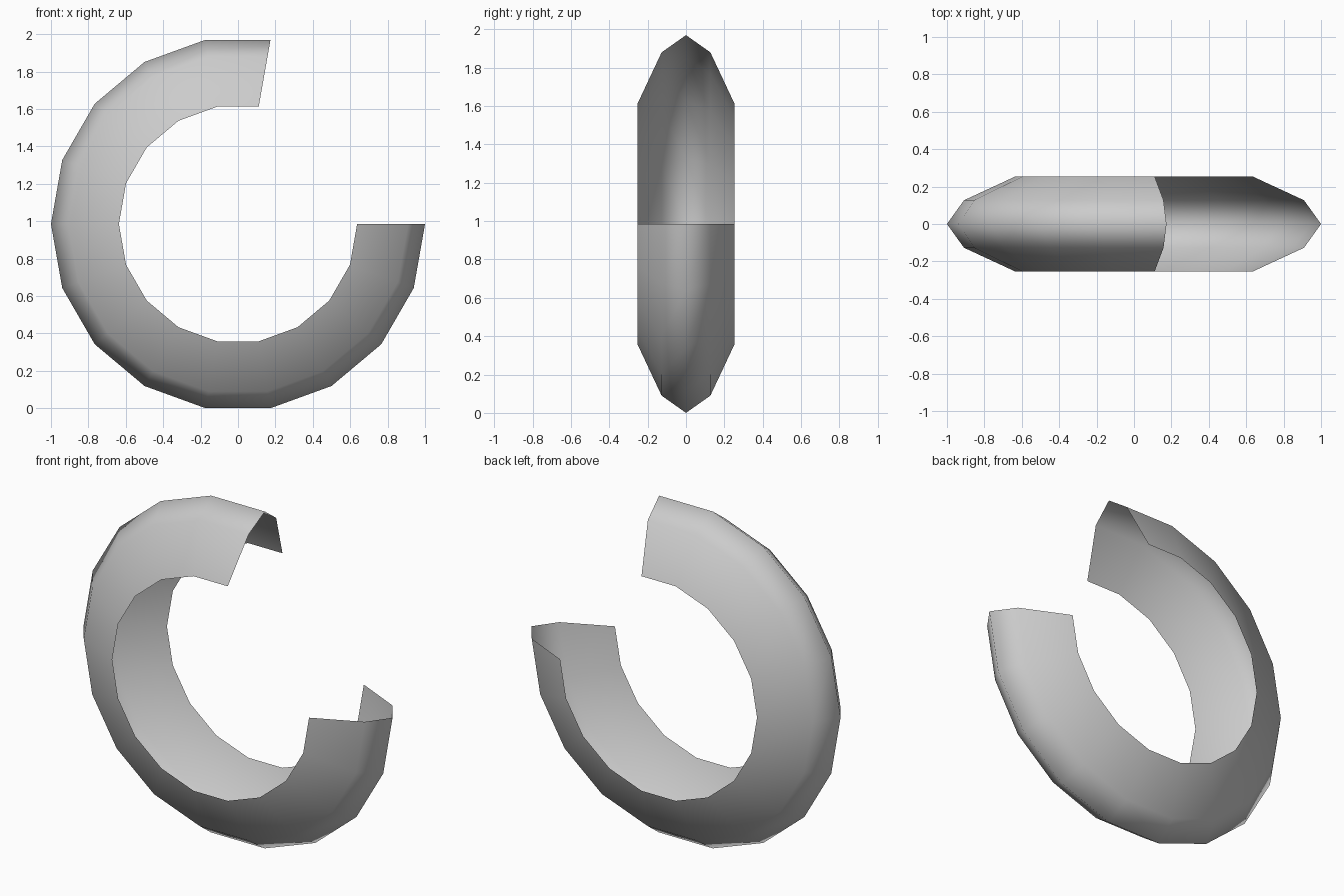
import bpy, bmesh
from math import cos, sin, radians

cube = bpy.data.objects.get("Cube")
if cube:
    bpy.data.objects.remove(cube)

# Plain grey surface
grey = bpy.data.materials.new("light_grey")
grey.use_nodes = True
grey.diffuse_color = (0.6, 0.6, 0.6, 1)
grey.node_tree.nodes["Principled BSDF"].inputs["Base Color"].default_value = (0.6, 0.6, 0.6, 1)

# Open cross-section of the ring: (radius, y), from the front rim over the crest to the back rim
half = [(0.637, -0.253), (0.909, -0.127)]
profile = half + [(1.0, 0.0)] + [(r, -y) for r, y in reversed(half)]

# Sweep the section in 20 degree steps, leaving the upper right quarter open
CENTRE_Z = 0.985
bm = bmesh.new()
rings = []
for degrees in range(80, 361, 20):
    a = radians(degrees)
    rings.append([bm.verts.new((r * cos(a), y, CENTRE_Z + r * sin(a))) for r, y in profile])
for a, b in zip(rings, rings[1:]):
    for i in range(len(profile) - 1):
        bm.faces.new((a[i], b[i], b[i + 1], a[i + 1]))

# Point the normals away from the hollow side
bm.normal_update()
crest = bm.faces[:][1]
outward = crest.calc_center_median()
outward.z -= CENTRE_Z
if crest.normal.dot(outward) < 0:
    bmesh.ops.reverse_faces(bm, faces=bm.faces[:])
for face in bm.faces:
    face.smooth = True

mesh = bpy.data.meshes.new("open_ring_shell")
bm.to_mesh(mesh)
bm.free()
mesh.materials.append(grey)
ring = bpy.data.objects.new("open_ring_shell", mesh)
bpy.context.collection.objects.link(ring)
